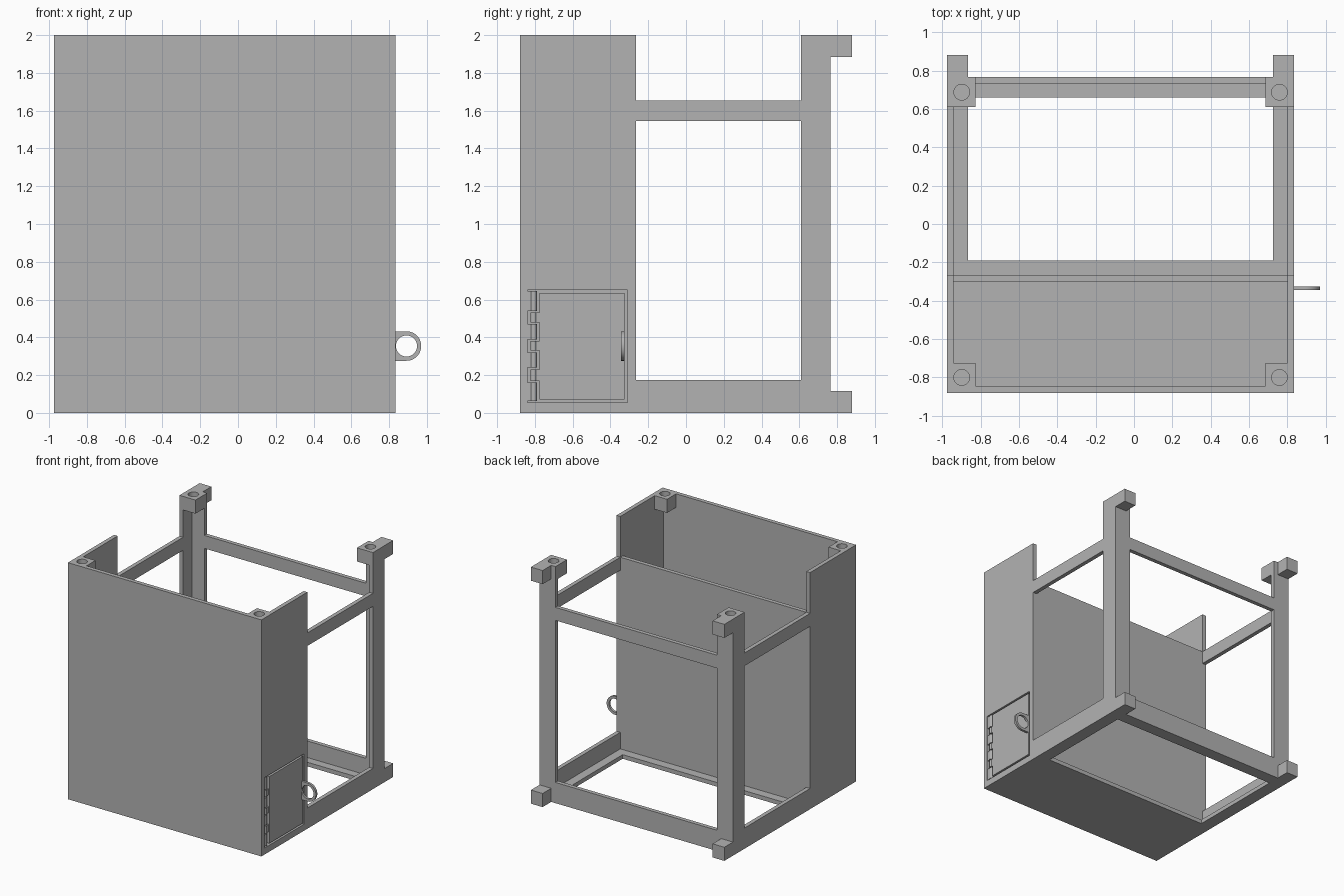
import bpy
import bmesh
from mathutils import Matrix, Vector

old = bpy.data.objects.get("Cube")
if old:
    bpy.data.objects.remove(old, do_unlink=True)

# Single grey material
grey = bpy.data.materials.new("plain grey")
grey.use_nodes = True
grey.diffuse_color = (0.45, 0.45, 0.45, 1)
grey.node_tree.nodes["Principled BSDF"].inputs["Base Color"].default_value = grey.diffuse_color

# Body extents and sheet thickness
X0, X1, Y0, Y1 = -0.975, 0.835, -0.88, 0.765
T = 0.035
TOP, RAIL = 2.0, 1.655
BOX_BACK, POST = -0.265, 0.61


def finish(name, bm):
    bmesh.ops.recalc_face_normals(bm, faces=bm.faces)
    mesh = bpy.data.meshes.new(name)
    bm.to_mesh(mesh)
    bm.free()
    mesh.materials.append(grey)
    obj = bpy.data.objects.new(name, mesh)
    bpy.context.collection.objects.link(obj)
    return obj


def box(name, x, y, z):
    bm = bmesh.new()
    bmesh.ops.create_cube(bm, size=1)
    for v in bm.verts:
        for i, (a, b) in enumerate((x, y, z)):
            v.co[i] = b if v.co[i] > 0 else a
    return finish(name, bm)


def plate(name, points, axis, start, end):
    """Extrude a flat outline along x (outline in y, z) or y (outline in x, z)."""
    bm = bmesh.new()
    verts = [bm.verts.new((start, a, b) if axis == 0 else (a, start, b)) for a, b in points]
    face = bm.faces.new(verts)
    moved = bmesh.ops.extrude_face_region(bm, geom=[face])["geom"]
    offset = Vector((0, 0, 0))
    offset[axis] = end - start
    bmesh.ops.translate(bm, vec=offset, verts=[g for g in moved if isinstance(g, bmesh.types.BMVert)])
    return finish(name, bm)


def cylinder(name, centre, radius, depth, turn=None, segments=32):
    bm = bmesh.new()
    matrix = Matrix.Translation(centre) @ (turn or Matrix())
    bmesh.ops.create_cone(bm, cap_ends=True, segments=segments, radius1=radius,
                          radius2=radius, depth=depth, matrix=matrix)
    return finish(name, bm)


def cut(obj, cutter):
    cutter.hide_render = True
    mod = obj.modifiers.new("cut", 'BOOLEAN')
    mod.operation = 'DIFFERENCE'
    mod.solver = 'EXACT'
    mod.object = cutter
    bpy.ops.object.select_all(action='DESELECT')
    bpy.context.view_layer.objects.active = obj
    obj.select_set(True)
    bpy.ops.object.modifier_apply(modifier=mod.name)
    bpy.data.objects.remove(cutter, do_unlink=True)


def smooth(obj):
    bpy.ops.object.select_all(action='DESELECT')
    bpy.context.view_layer.objects.active = obj
    obj.select_set(True)
    bpy.ops.object.shade_smooth_by_angle()


def span(side, a, b):
    """X range measured inward from the right (-1) or left (+1) wall."""
    return (X0 + a, X0 + b) if side < 0 else (X1 - b, X1 - a)


# Side frames: tall box wall, rails and rear post in one sheet
outline = [(Y0 + T, 0), (Y1, 0), (Y1, TOP), (POST, TOP), (POST, RAIL),
           (BOX_BACK, RAIL), (BOX_BACK, TOP), (Y0 + T, TOP)]
for side, word in ((-1, "right"), (1, "left")):
    frame = plate(word + "_side_frame", outline, 0, *span(side, 0, T))
    cut(frame, box("window_cutter", (X0 - 1, X1 + 1), (BOX_BACK, POST), (0.175, 1.545)))
    if side > 0:
        cut(frame, box("door_cutter", (0.7, 1), (-0.84, -0.31), (0.055, 0.65)))

    # Corner blocks with sockets
    for end, y, hole_y in (("front", (Y0 + T, -0.725), -0.80), ("rear", (POST, Y1 - T), 0.687)):
        block = box(f"{word}_{end}_socket_block", span(side, T, 0.15), y, (1.885, TOP))
        centre = (span(side, 0.077, 0.077)[0], hole_y, TOP)
        cut(block, cylinder("socket_cutter", centre, 0.041, 0.19))
        smooth(block)

    # Rear lugs at top and bottom
    for end, z in (("lower", (0, 0.115)), ("upper", (1.885, TOP))):
        box(f"{word}_{end}_rear_lug", span(side, 0, 0.11), (Y1, 0.88), z)

    # Bottom ledge along the side
    box(word + "_bottom_ledge", span(side, T, 0.11), (-0.19, 0.66), (0, T))

# Back frame: two posts with lower and upper rails
a, b, p, q = X0 + T, X1 - T, X0 + 0.15, X1 - 0.15
back = plate("back_frame", [(a, 0), (b, 0), (b, TOP), (q, TOP), (q, RAIL), (p, RAIL), (p, TOP), (a, TOP)],
             1, Y1 - T, Y1)
cut(back, box("window_cutter", (p, q), (Y1 - 1, Y1 + 1), (0.175, 1.545)))
box("back_bottom_ledge", (a, b), (0.66, Y1 - T), (0, T))

# Front box panels and floor
box("front_panel", (X0, X1), (Y0, Y0 + T), (0, TOP))
box("box_back_panel", (a, b), (BOX_BACK - T, BOX_BACK), (T, RAIL))
box("floor_panel", (a, b), (Y0 + T, -0.19), (0, T))

# Door set flush in the left wall
box("door", (X1 - T, X1), (-0.775, -0.325), (0.07, 0.635))

# Hinge: alternating knuckles on one pin line
hinge_x, hinge_y = X1 - 0.018, -0.807
levels = [0.058, 0.165, 0.235, 0.325, 0.385, 0.475, 0.535, 0.648]
for i, (low, high) in enumerate(zip(levels, levels[1:])):
    low, high = low + 0.004, high - 0.004
    knuckle = cylinder(f"hinge_knuckle_{i}", (hinge_x, hinge_y, (low + high) / 2), 0.0175, high - low, segments=24)
    smooth(knuckle)
    leaf = (hinge_y, -0.775) if i % 2 else (-0.84, hinge_y)
    box(f"hinge_leaf_{i}", (hinge_x - 0.012, hinge_x + 0.012), leaf, (low, high))

# Ring handle: rounded tab with a round hole
ring_x, ring_z, outer = 0.892, 0.354, 0.078
arc = [Matrix.Rotation(-1.5708 + i * 3.14159 / 24, 2) @ Vector((outer, 0)) for i in range(25)]
tab = [(X1, ring_z - outer)] + [(ring_x + v.x, ring_z + v.y) for v in arc] + [(X1, ring_z + outer)]
handle = plate("door_handle", tab, 1, -0.345, -0.325)
cut(handle, cylinder("ring_cutter", (ring_x, -0.335, ring_z), 0.056, 0.2, Matrix.Rotation(1.5708, 4, 'X')))
smooth(handle)
